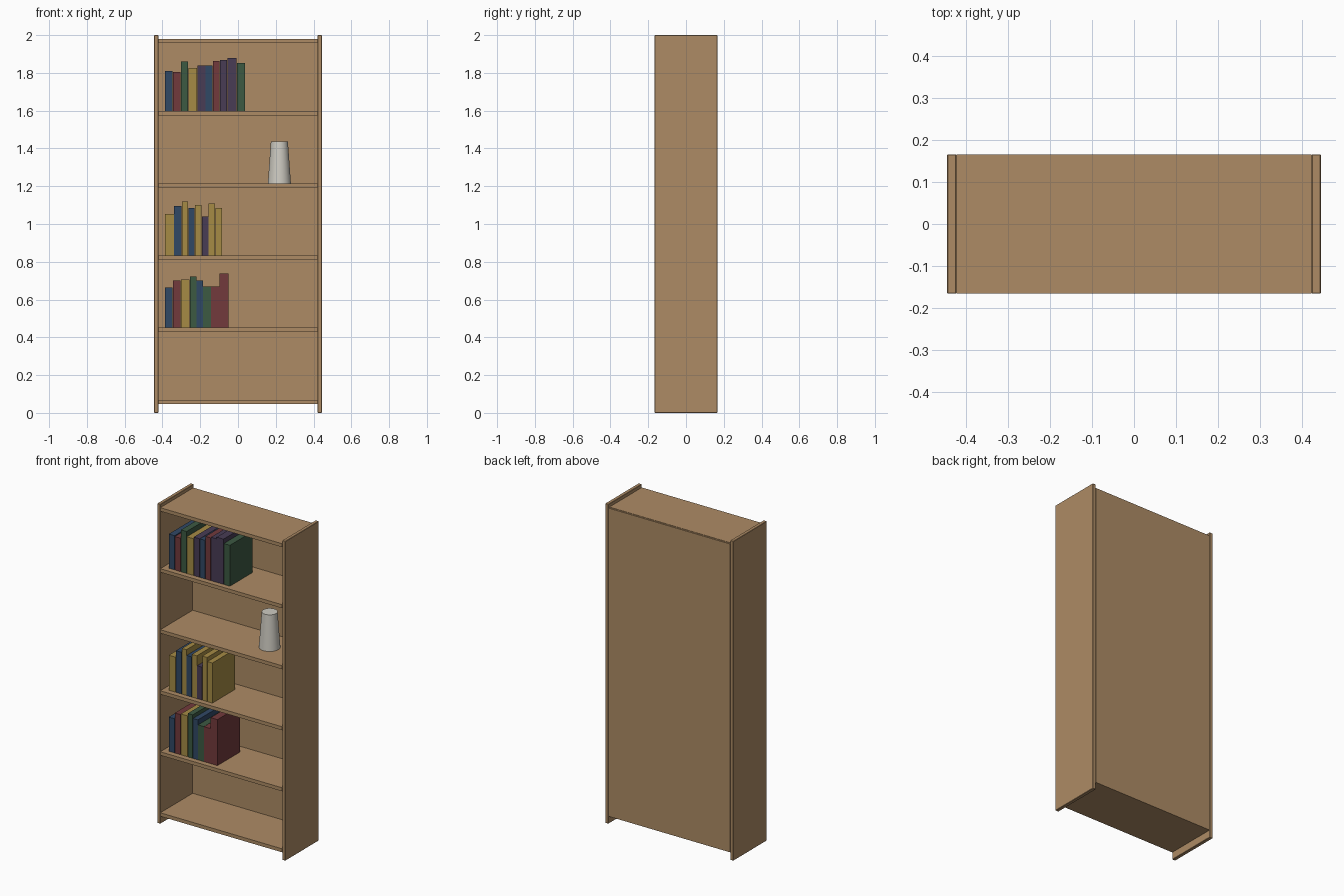
import bpy

if "Cube" in bpy.data.objects:
    bpy.data.objects.remove(bpy.data.objects["Cube"])

W, D, H, T, BACK = 0.888, 0.331, 2.0, 0.022, 0.011
INNER = W - 2 * T
SHELF_Z = [0.058 + 0.382 * i for i in range(6)]


def material(name, rgb):
    m = bpy.data.materials.new(name)
    m.diffuse_color = (*rgb, 1)
    m.use_nodes = True
    m.node_tree.nodes["Principled BSDF"].inputs["Base Color"].default_value = m.diffuse_color
    return m


WOOD = material("wood", (0.42, 0.26, 0.13))
CERAMIC = material("ceramic", (0.62, 0.60, 0.54))
COVERS = {
    "b": material("blue_cover", (0.03, 0.065, 0.13)),
    "r": material("red_cover", (0.17, 0.042, 0.045)),
    "g": material("green_cover", (0.045, 0.10, 0.055)),
    "y": material("yellow_cover", (0.38, 0.26, 0.06)),
    "p": material("purple_cover", (0.065, 0.045, 0.09)),
}


def box(name, center, size, mat, bevel=0):
    bpy.ops.mesh.primitive_cube_add(size=1, location=center)
    ob = bpy.context.object
    ob.name = name
    ob.scale = size
    bpy.ops.object.transform_apply(location=False, rotation=False, scale=True)
    ob.data.materials.append(mat)
    if bevel:
        mod = ob.modifiers.new("soft_edges", 'BEVEL')
        mod.width = bevel
        mod.segments = 1
    return ob


# Upright sides
for side, s in (("left", -1), ("right", 1)):
    box(f"{side}_side", (s * (W - T) / 2, 0, H / 2), (T, D, H), WOOD, 0.002)

# Shelves, from bottom to top board
for i, z in enumerate(SHELF_Z):
    box(f"shelf_{i}", (0, -BACK / 2, z), (INNER, D - BACK, T), WOOD)

# Back panel between the sides
z0, z1 = SHELF_Z[0] - T / 2, SHELF_Z[-1] + T / 2 - 0.002
box("back_panel", (0, D / 2 - BACK / 2, (z0 + z1) / 2), (INNER, BACK, z1 - z0), WOOD)

# Book rows: shelf index -> (cover, width, height), packed from the left
ROWS = {
    4: [("b", .042, .214), ("r", .042, .209), ("g", .041, .262), ("y", .048, .230),
        ("p", .043, .241), ("b", .038, .241), ("r", .038, .267), ("p", .040, .272),
        ("p", .049, .283), ("g", .044, .256)],
    2: [("y", .049, .219), ("b", .042, .261), ("y", .033, .286), ("b", .036, .251),
        ("y", .036, .267), ("p", .036, .206), ("y", .036, .276), ("y", .036, .251)],
    1: [("b", .042, .214), ("r", .042, .251), ("y", .048, .256), ("g", .036, .272),
        ("b", .035, .250), ("g", .042, .219), ("r", .045, .219), ("r", .049, .288)],
}
GAP = 0.002
for shelf, books in ROWS.items():
    x = -0.388
    z = SHELF_Z[shelf] + T / 2
    for n, (cover, w, h) in enumerate(books):
        box(f"book_{shelf}_{n}", (x + w / 2, -0.021, z + h / 2),
            (w - GAP, 0.222, h), COVERS[cover])
        x += w

# Tapered vase
bpy.ops.mesh.primitive_cone_add(vertices=32, radius1=0.061, radius2=0.045, depth=0.222,
                                location=(0.219, 0, SHELF_Z[3] + T / 2 + 0.111))
vase = bpy.context.object
vase.name = "vase"
vase.data.materials.append(CERAMIC)
bpy.ops.object.shade_smooth_by_angle()
